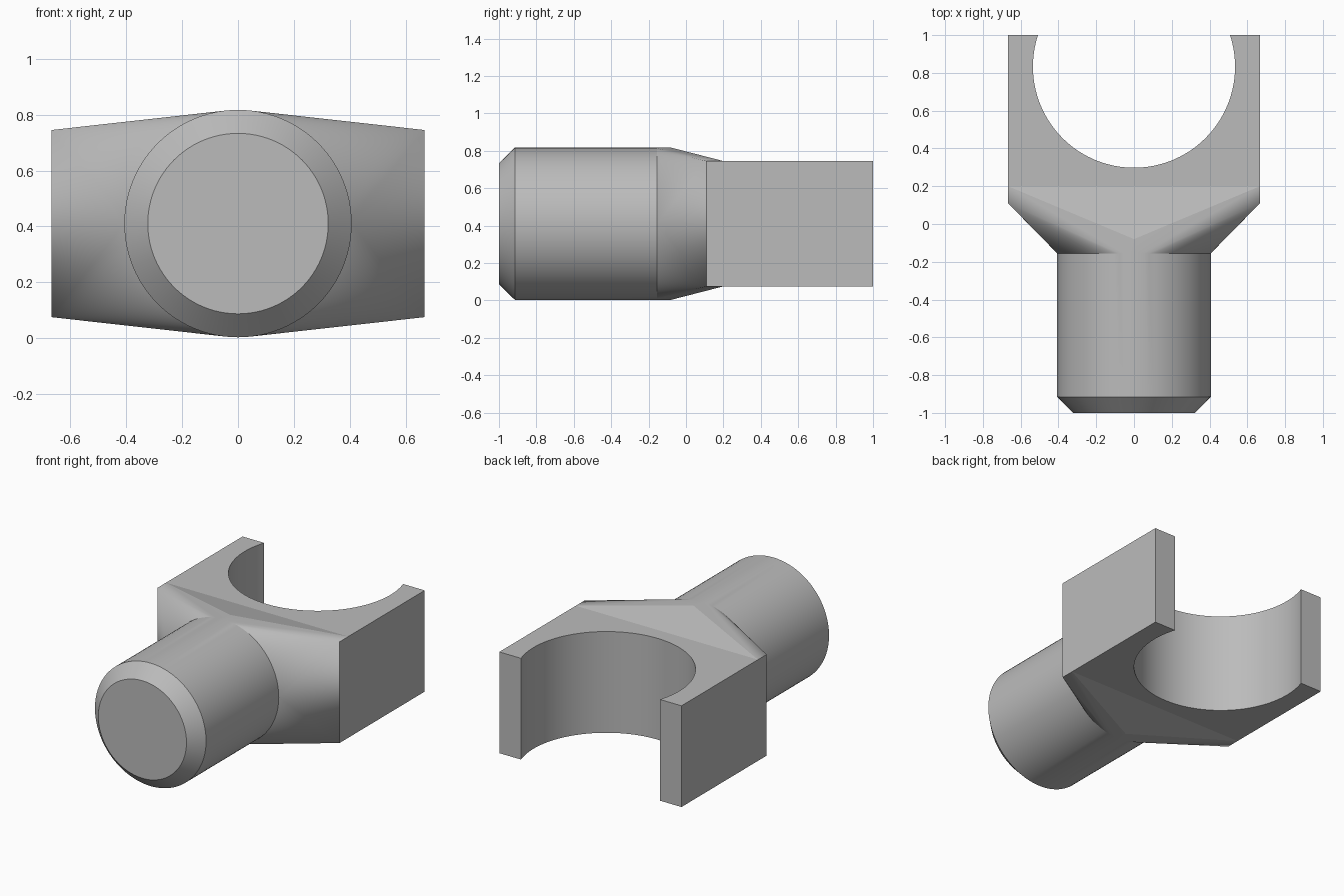
import bpy
import bmesh
from math import sin, cos, pi, asin, radians
from mathutils import Vector

cube = bpy.data.objects.get("Cube")
if cube:
    bpy.data.objects.remove(cube)

SEGMENTS = 96
MID_Z = 0.41          # height of the shaft axis
SHAFT_R = 0.407
HALF_W = 0.667        # half width of the jaw
HALF_H = 0.335        # half height of the jaw
BORE_Y, BORE_R = 0.833, 0.535
NECK_Y, JAW_Y = -0.155, 0.2

steel = bpy.data.materials.new("grey steel")
steel.use_nodes = True
steel.diffuse_color = (0.5, 0.5, 0.5, 1)
steel.node_tree.nodes["Principled BSDF"].inputs["Base Color"].default_value = (0.5, 0.5, 0.5, 1)

bm = bmesh.new()


def ring(radius, y):
    """Circle of vertices around the shaft axis."""
    angles = [2 * pi * i / SEGMENTS for i in range(SEGMENTS)]
    return [bm.verts.new((radius * cos(a), y, MID_Z + radius * sin(a))) for a in angles]


def bridge(a, b):
    for i in range(len(a)):
        j = (i + 1) % len(a)
        bm.faces.new((a[i], a[j], b[j], b[i]))


# Round shaft with a chamfered end
tip, shoulder, neck = ring(0.323, -1), ring(SHAFT_R, -0.915), ring(SHAFT_R, NECK_Y)
bm.faces.new(tip)
bridge(tip, shoulder)
bridge(shoulder, neck)

# Tapered neck: hull from the shaft circle to the rectangular jaw
points = ring(SHAFT_R, NECK_Y)
for sz in (-1, 1):
    points.append(bm.verts.new((0, -0.08, MID_Z + sz * SHAFT_R)))
    for sx in (-1, 1):
        for y in (0.11, JAW_Y):
            points.append(bm.verts.new((sx * HALF_W, y, MID_Z + sz * HALF_H)))
hull = bmesh.ops.convex_hull(bm, input=points)
hull_faces = [f for f in hull["geom"] if isinstance(f, bmesh.types.BMFace)]
inner = [f for f in hull_faces
         if all(abs(v.co.y - NECK_Y) < 1e-4 for v in f.verts)
         or all(abs(v.co.y - JAW_Y) < 1e-4 for v in f.verts)]
bmesh.ops.delete(bm, geom=inner, context='FACES')

# Open jaw: outline with a round bore, drawn at the bottom and top
sweep = asin((1 - BORE_Y) / BORE_R)
start, end = sweep, -pi - sweep
outline = [(-HALF_W, JAW_Y), (HALF_W, JAW_Y), (HALF_W, 1)]
for i in range(SEGMENTS + 1):
    a = start + (end - start) * i / SEGMENTS
    outline.append((BORE_R * cos(a), BORE_Y + BORE_R * sin(a)))
outline.append((-HALF_W, 1))
low, high = [[bm.verts.new((x, y, MID_Z + s * HALF_H)) for x, y in outline] for s in (-1, 1)]
bm.faces.new(low)
bm.faces.new(high)
for i in range(1, len(outline)):    # the side facing the neck stays open
    j = (i + 1) % len(outline)
    bm.faces.new((low[i], low[j], high[j], high[i]))

# Weld the parts into one solid
bmesh.ops.remove_doubles(bm, verts=bm.verts, dist=1e-4)
bmesh.ops.delete(bm, geom=[v for v in bm.verts if not v.link_faces], context='VERTS')
bmesh.ops.recalc_face_normals(bm, faces=bm.faces)

mesh = bpy.data.meshes.new("fork_fitting")
bm.to_mesh(mesh)
bm.free()
mesh.materials.append(steel)
fitting = bpy.data.objects.new("fork_fitting", mesh)
bpy.context.collection.objects.link(fitting)
bpy.context.view_layer.objects.active = fitting
fitting.select_set(True)
bpy.ops.object.shade_smooth_by_angle(angle=radians(12))
